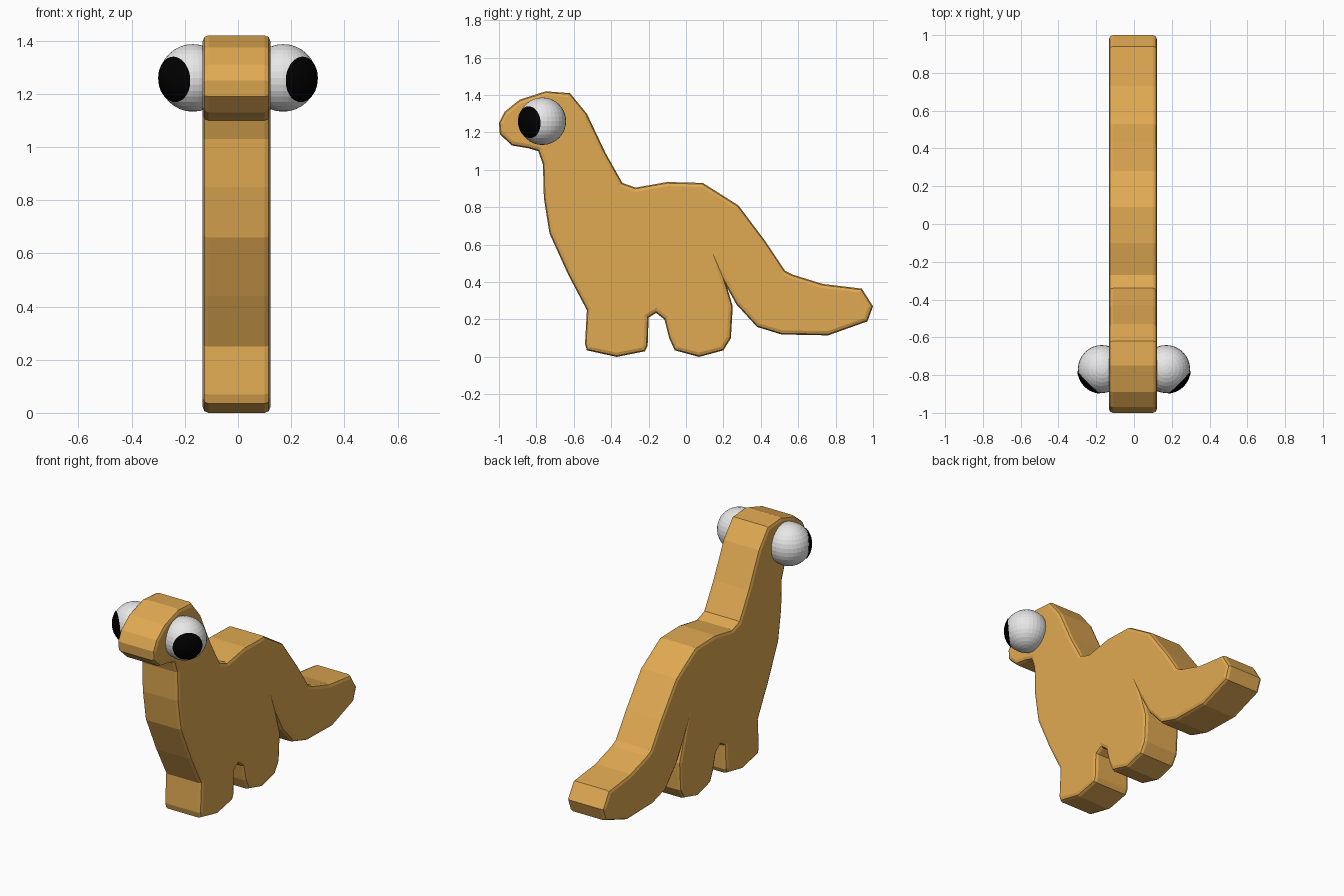
import bpy
import bmesh
from mathutils import Vector

default_cube = bpy.data.objects.get("Cube")
if default_cube:
    bpy.data.objects.remove(default_cube, do_unlink=True)


def make_material(name, colour):
    material = bpy.data.materials.new(name)
    material.use_nodes = True
    material.diffuse_color = colour
    shader = next(n for n in material.node_tree.nodes if n.type == "BSDF_PRINCIPLED")
    shader.inputs["Base Color"].default_value = colour
    return material


def add_object(name, bm, material):
    bmesh.ops.recalc_face_normals(bm, faces=bm.faces[:])
    mesh = bpy.data.meshes.new(name)
    bm.to_mesh(mesh)
    bm.free()
    mesh.materials.append(material)
    obj = bpy.data.objects.new(name, mesh)
    bpy.context.scene.collection.objects.link(obj)
    return obj


tan = make_material("warm tan", (0.75, 0.4, 0.085, 1))
white = make_material("eye white", (0.8, 0.8, 0.8, 1))
black = make_material("pupil black", (0, 0, 0, 1))

# Side outline in hundredths (y, z)
head_and_neck = [(-100, 125), (-97, 131), (-89, 137.5), (-75, 142), (-62, 141),
                 (-53, 130), (-43, 109), (-34, 93), (-27, 90.5)]
back_and_tail = [(-10, 93.5), (9, 93), (28, 81), (43, 61), (53, 46), (57, 44),
                 (73, 39), (94, 36.5), (100, 27), (97, 19), (76, 11.5),
                 (51, 12), (38, 16), (27, 28), (22, 37)]
legs = [(25, 27), (24, 10), (20, 3.5), (7, 0), (-6, 3.5), (-9, 10), (-11.5, 20),
        (-16, 23.5), (-20, 21), (-20.5, 6), (-22, 3), (-37, 0), (-53, 3.5),
        (-54, 7), (-53, 25)]
chest_and_jaw = [(-63, 44), (-73, 66), (-76, 85), (-76.5, 103), (-79, 110),
                 (-84, 111.5), (-93, 113), (-99.5, 119)]
outline = head_and_neck + back_and_tail + legs + chest_and_jaw

# Body: extruded outline with rounded rims
left_side, right_side = 0.122, -0.133
bm = bmesh.new()
face = bm.faces.new([bm.verts.new((right_side, y / 100, z / 100)) for y, z in outline])
extruded = bmesh.ops.extrude_face_region(bm, geom=[face], use_keep_orig=True)
moved = [v for v in extruded["geom"] if isinstance(v, bmesh.types.BMVert)]
bmesh.ops.translate(bm, verts=moved, vec=(left_side - right_side, 0, 0))
body = add_object("body", bm, tan)

bevel = body.modifiers.new("rounded rim", "BEVEL")
bevel.width = 0.022
bevel.segments = 2
bevel.limit_method = "WEIGHT"
bevel.use_clamp_overlap = False
weights = body.data.attributes.new("bevel_weight_edge", "FLOAT", "EDGE")
for edge in body.data.edges:
    a, b = (body.data.vertices[i].co for i in edge.vertices)
    weights.data[edge.index].value = 1.0 if abs(a.x - b.x) < 0.01 else 0.0

# Eyes: white ball with a dark cap turned forward and outward
for side, sign in (("left", 1), ("right", -1)):
    centre = (sign * 0.17, -0.768, 1.26)
    bm = bmesh.new()
    bmesh.ops.create_uvsphere(bm, u_segments=32, v_segments=16, radius=0.127)
    add_object(side + "_eye", bm, white).location = centre

    gaze = Vector((sign, -1, -0.08)).normalized()
    bm = bmesh.new()
    bmesh.ops.create_uvsphere(bm, u_segments=48, v_segments=24, radius=0.131)
    bmesh.ops.bisect_plane(bm, geom=bm.verts[:] + bm.edges[:] + bm.faces[:],
                           plane_co=gaze * 0.099, plane_no=gaze, clear_inner=True)
    rim = [e for e in bm.edges if e.is_boundary]
    bmesh.ops.holes_fill(bm, edges=rim, sides=0)
    add_object(side + "_pupil", bm, black).location = centre
